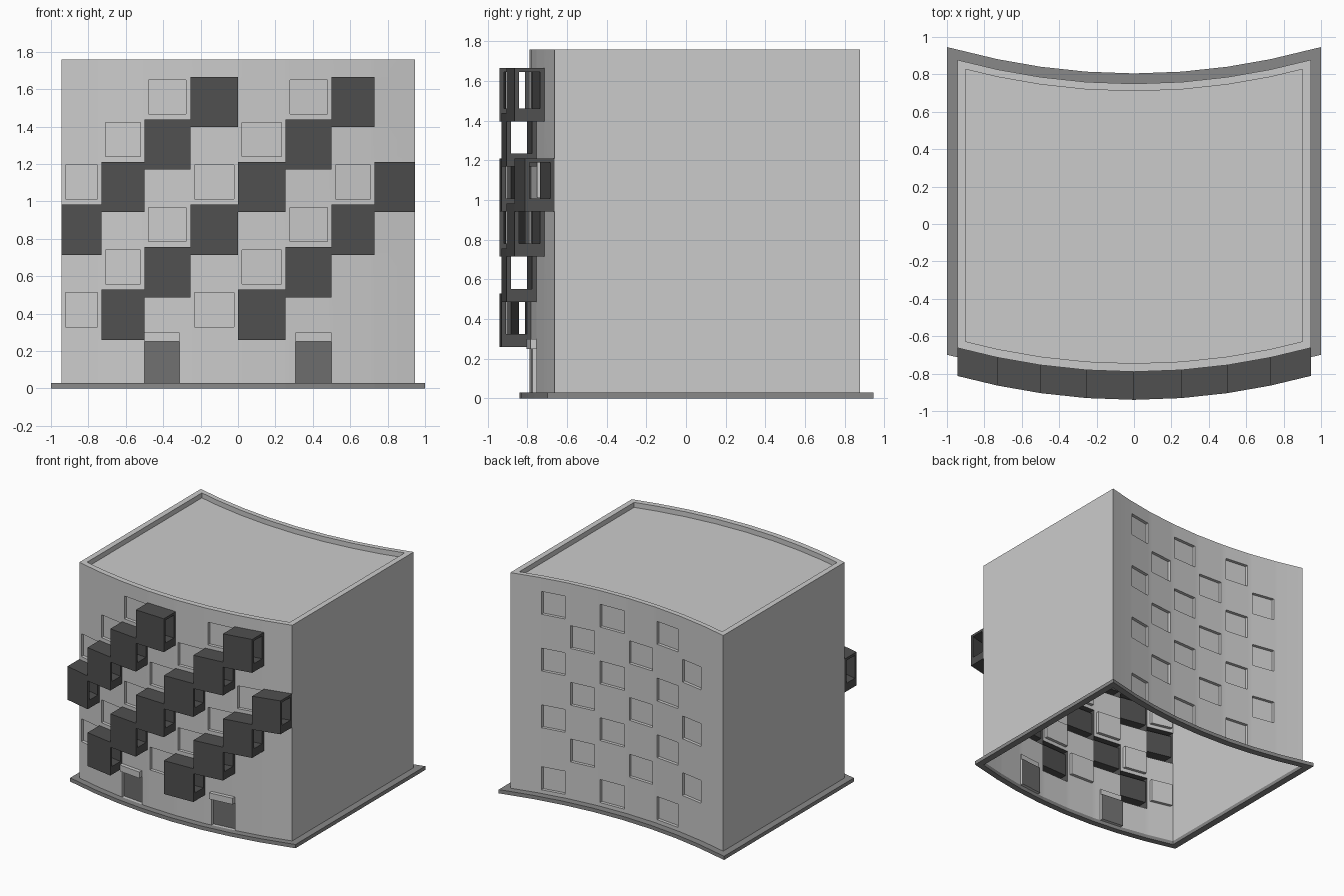
import bpy, bmesh, math
from mathutils import Vector

if "Cube" in bpy.data.objects:
    bpy.data.objects.remove(bpy.data.objects["Cube"])

X = [-0.945, -0.73, -0.5, -0.255, 0, 0.255, 0.5, 0.73, 0.945]   # column edges
STEP, Z0, Z1 = 0.2275, 0.03, 1.76
FRONT, BACK = -0.79, 0.75


def mat(name, v):
    m = bpy.data.materials.new(name)
    m.diffuse_color = (v, v, v, 1)
    m.use_nodes = True
    m.node_tree.nodes["Principled BSDF"].inputs["Base Color"].default_value = m.diffuse_color
    return m


DARK, DOOR, BASE = mat("dark", 0.08), mat("door_grey", 0.16), mat("base_grey", 0.25)


def curve(x):
    """Piecewise-linear bow shared by the front and back."""
    ax = abs(x)
    for a, b in zip(X[4:], X[5:]):
        if ax <= b or b == X[-1]:
            t = (ax - a) / (b - a)
            return 0.143 * (a * a + t * (b * b - a * a))


def face(bm, pts, out):
    """Add a face whose normal points towards out."""
    f = bm.faces.new([bm.verts.new(p) for p in pts])
    f.normal_update()
    if f.normal.dot(Vector(out)) < 0:
        f.normal_flip()


def finish(bm, name, material=None, smooth=False):
    bmesh.ops.remove_doubles(bm, verts=bm.verts, dist=1e-4)
    me = bpy.data.meshes.new(name)
    bm.to_mesh(me)
    bm.free()
    if material:
        me.materials.append(material)
    if smooth:
        me.shade_smooth()
        me.set_sharp_from_angle(angle=math.radians(20))
    bpy.context.collection.objects.link(bpy.data.objects.new(name, me))


def wall(name, y0, out, feats):
    """Bowed wall; feats are (kind, xa, xb, za, zb) recesses or holes."""
    bm, doors = bmesh.new(), bmesh.new()
    P = lambda x, z, d=0: (x, y0 + curve(x) - out * d, z)
    O = (0, out, 0)
    xs = sorted({round(v, 4) for v in X + [f[i] for f in feats for i in (1, 2)]})
    zs = sorted({round(v, 4) for v in [Z0, Z1] + [f[i] for f in feats for i in (3, 4)]})
    for a, b in zip(xs, xs[1:]):
        for c, d in zip(zs, zs[1:]):
            mx, mz = (a + b) / 2, (c + d) / 2
            if not any(f[1] < mx < f[2] and f[3] < mz < f[4] for f in feats):
                face(bm, [P(a, c), P(b, c), P(b, d), P(a, d)], O)
    for kind, a, b, c, d in feats:
        if kind == "hole":
            continue
        r = 0.025
        face(doors if kind == "door" else bm,
             [P(a, c, r), P(b, c, r), P(b, d, r), P(a, d, r)], O)
        for x, n in ((a, 1), (b, -1)):
            face(bm, [P(x, c), P(x, d), P(x, d, r), P(x, c, r)], (n, 0, 0))
        for z, n in ((c, 1), (d, -1)):
            face(bm, [P(a, z), P(b, z), P(b, z, r), P(a, z, r)], (0, 0, n))
    finish(bm, name, smooth=True)
    if doors.faces:
        finish(doors, "doors", DOOR)
    else:
        doors.free()


def window(col, za, zb):
    return ("window", X[col] + 0.022, X[col + 1] - 0.022, za, zb)


def row_window(col, r):
    return window(col, 0.33 + STEP * r, 0.513 + STEP * r)


# Front wall: diagonal bands of windows and balconies, two doors
boxes = [(c, 0.26 + STEP * r) for r in range(6) for c in range(8)
         if c % 3 == (r + 1) % 3 and (r, c) not in ((0, 7), (5, 0))]
front = [row_window(c, r) for r in range(6) for c in range(7)
         if c % 3 == r % 3 and (r, c) != (0, 6)]
front += [("hole", X[c], X[c + 1], z, z + 0.268) for c, z in boxes]
door_x = [(-0.5, -0.312), (0.308, 0.5)]
front += [("door", a, b, Z0, 0.25) for a, b in door_x]
wall("front_wall", FRONT, -1, front)

# Back wall: chequered windows
back = [row_window(c, r) for c in (2, 4, 6) for r in (1, 3, 5)]
back += [row_window(c, r) for c in (1, 3, 5) for r in (0, 2, 4)]
back += [window(c, 0.06, 0.245) for c in (2, 4, 6)]
wall("back_wall", BACK, 1, back)

# Balconies: slanted boxes with a tunnel from side to side
bm = bmesh.new()
for c, z in boxes:
    a, b = X[c], X[c + 1]
    P = lambda x, p: (x, FRONT + curve(x) - p[0], z + p[1])
    outer = [(0, 0), (0.15, 0), (0.15, 0.268), (0, 0.268)]
    inner = [(0.022, 0.065), (0.128, 0.065), (0.128, 0.248), (0.022, 0.248)]
    normals = [(0, 0, -1), (0, -1, 0), (0, 0, 1), (0, 1, 0)]
    for i in range(4):
        j = (i + 1) % 4
        for x, n in ((a, -1), (b, 1)):
            face(bm, [P(x, outer[i]), P(x, outer[j]), P(x, inner[j]), P(x, inner[i])], (n, 0, 0))
        if i < 3:
            face(bm, [P(a, outer[i]), P(b, outer[i]), P(b, outer[j]), P(a, outer[j])], normals[i])
        face(bm, [P(a, inner[i]), P(b, inner[i]), P(b, inner[j]), P(a, inner[j])],
             [-v for v in normals[i]])
finish(bm, "balconies", DARK)

# Door canopies
bm = bmesh.new()
for a, b in door_x:
    vs = [bm.verts.new((x, FRONT + curve(x) - d, z))
          for x in (a, b) for d in (-0.01, 0.03) for z in (0.25, 0.3)]
    bmesh.ops.convex_hull(bm, input=vs)
finish(bm, "door_canopies")


def outline(half, yf, yb, z):
    """Closed plan outline, front then back."""
    xs = [-half] + X[1:-1] + [half]
    return ([Vector((x, yf + curve(x), z)) for x in xs] +
            [Vector((x, yb + curve(x), z)) for x in reversed(xs)])


def strip(bm, l1, l2, sign=0):
    """Bridge two outlines; sign 0 faces up, 2 down, +1 outward, -1 inward."""
    n = len(l1)
    for i in range(n):
        j = (i + 1) % n
        e = l1[j] - l1[i]
        out = {0: (0, 0, 1), 2: (0, 0, -1)}.get(sign) or Vector((e.y, -e.x, 0)) * sign
        face(bm, [l1[i], l1[j], l2[j], l2[i]], out)


# Side walls
bm = bmesh.new()
for s in (-1, 1):
    x = s * X[-1]
    yf, yb = FRONT + curve(x), BACK + curve(x)
    face(bm, [(x, yf, Z0), (x, yb, Z0), (x, yb, Z1), (x, yf, Z1)], (s, 0, 0))
finish(bm, "side_walls")

# Parapet and sunken roof
bm = bmesh.new()
rim, floor = outline(0.9, -0.745, 0.71, Z1), outline(0.9, -0.745, 0.71, 1.72)
strip(bm, outline(0.945, FRONT, BACK, Z1), rim)
strip(bm, rim, floor, -1)
n = len(floor)
for i in range(n // 2 - 1):
    face(bm, [floor[i], floor[i + 1], floor[n - 2 - i], floor[n - 1 - i]], (0, 0, 1))
finish(bm, "roof")

# Plinth ring around the foot, open in the middle
bm = bmesh.new()
o0, o1 = (outline(1.0, -0.84, 0.805, z) for z in (0, Z0))
i0, i1 = (outline(0.945, FRONT, BACK, z) for z in (0, Z0))
strip(bm, o0, o1, 1)
strip(bm, o1, i1, 0)
strip(bm, i0, i1, -1)
strip(bm, o0, i0, 2)
finish(bm, "plinth", BASE)
